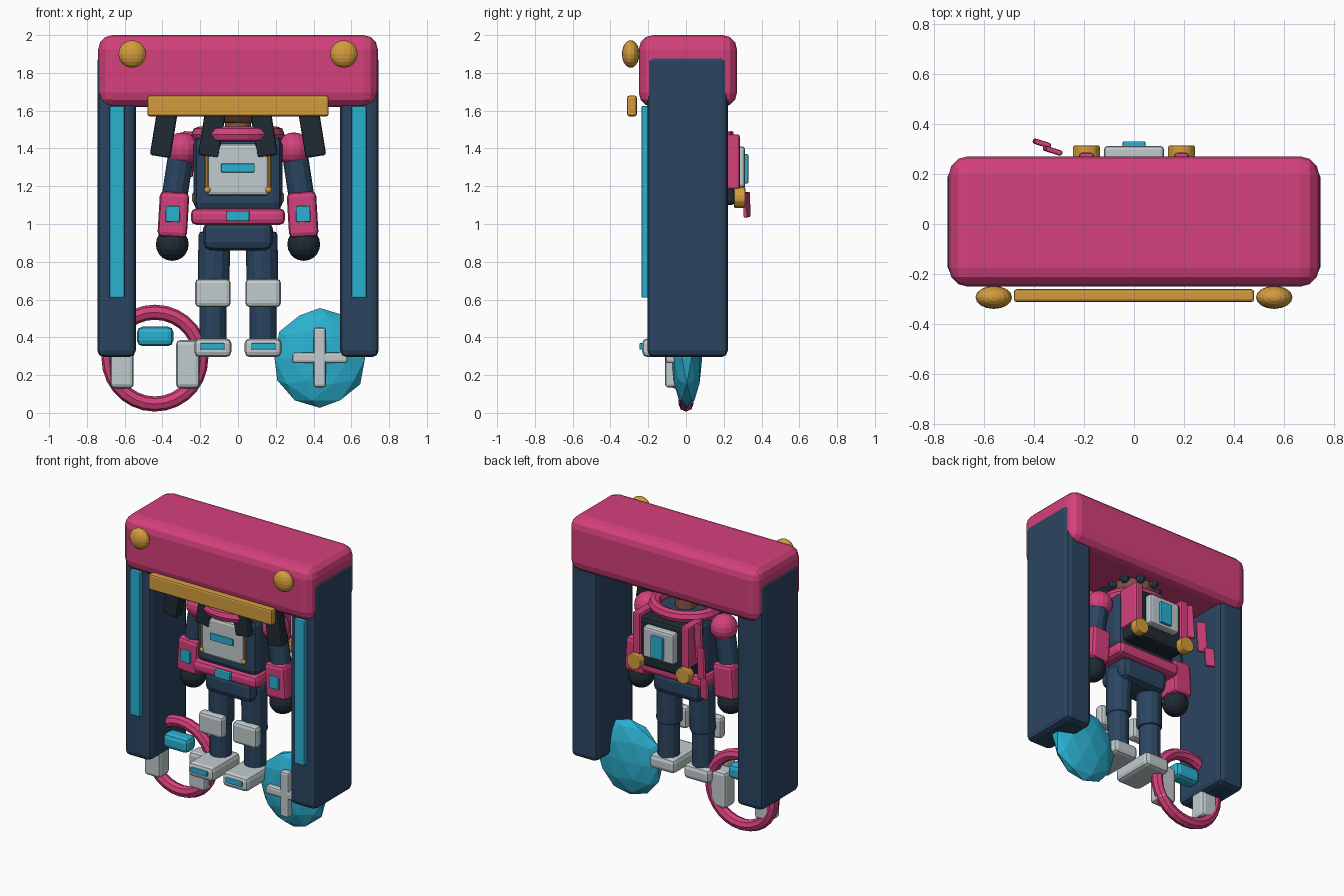
import bpy, math
from mathutils import Vector

if "Cube" in bpy.data.objects:
    bpy.data.objects.remove(bpy.data.objects["Cube"])


def material(name, rgb):
    m = bpy.data.materials.new(name)
    m.diffuse_color = (*rgb, 1)
    m.use_nodes = True
    m.node_tree.nodes["Principled BSDF"].inputs["Base Color"].default_value = m.diffuse_color
    return m


PINK = material("pink", (0.66, 0.052, 0.20))
NAVY = material("navy", (0.024, 0.06, 0.12))
CYAN = material("cyan", (0.024, 0.44, 0.64))
GOLD = material("gold", (0.65, 0.33, 0.045))
WHITE = material("pale_grey", (0.54, 0.60, 0.62))
DARK = material("charcoal", (0.014, 0.024, 0.034))
SKIN = material("brown", (0.26, 0.10, 0.065))


def finish(name, mat, scale=None, bevel=0, segs=2):
    """Name, scale, bevel and colour the primitive just added."""
    ob = bpy.context.object
    ob.name = name
    if scale:
        ob.scale = scale
        bpy.ops.object.transform_apply(location=False, rotation=False, scale=True)
    if bevel:
        mod = ob.modifiers.new("bevel", "BEVEL")
        mod.width, mod.segments, mod.limit_method = bevel, segs, "ANGLE"
    ob.data.materials.append(mat)
    return ob


def box(name, mat, x, y, z, bevel=0.015, tilt=0, segs=2):
    """Rounded box from (min, max) ranges, tilted about y."""
    lo, hi = Vector((x[0], y[0], z[0])), Vector((x[1], y[1], z[1]))
    bpy.ops.mesh.primitive_cube_add(size=1, location=(lo + hi) / 2, rotation=(0, tilt, 0))
    return finish(name, mat, hi - lo, bevel, segs)


def ball(name, mat, loc, radii, segments=16, rings=10):
    bpy.ops.mesh.primitive_uv_sphere_add(segments=segments, ring_count=rings, radius=1, location=loc)
    return finish(name, mat, radii)


def rod(name, mat, a, b, r, sides=12, bevel=0):
    a, b = Vector(a), Vector(b)
    d = b - a
    bpy.ops.mesh.primitive_cylinder_add(vertices=sides, radius=r, depth=d.length, location=(a + b) / 2,
                                        rotation=d.to_track_quat("Z", "Y").to_euler())
    return finish(name, mat, None, bevel)


def ring(name, mat, loc, R, r, scale=(1, 1, 1), rot=(0, 0, 0), minor=8):
    bpy.ops.mesh.primitive_torus_add(major_segments=28, minor_segments=minor, major_radius=R,
                                     minor_radius=r, location=loc, rotation=rot)
    return finish(name, mat, scale)


def span(c, half):
    return (c - half, c + half)


# Frame: header beam and sign bar
box("header_beam", PINK, (-0.74, 0.74), (-0.25, 0.27), (1.62, 2.0), 0.075, segs=3)
box("sign_bar", GOLD, (-0.48, 0.48), (-0.312, -0.26), (1.57, 1.68), 0.012)

for s, side in ((-1, "left"), (1, "right")):
    # Frame: columns, light strips, knobs
    box(f"{side}_column", NAVY, span(s * 0.643, 0.102), (-0.205, 0.222), (0.295, 1.90), 0.035)
    box(f"{side}_light_strip", CYAN, span(s * 0.64, 0.039), (-0.235, -0.2), (0.61, 1.625), 0.006)
    ball(f"{side}_knob", GOLD, (s * 0.56, -0.293, 1.90), (0.073, 0.046, 0.073))
    # Hanging flaps
    for i, cx in enumerate((0.13, 0.385)):
        box(f"{side}_flap_{i}", DARK, span(s * cx, 0.055), (-0.18, -0.10), (1.355, 1.70), 0.012, -s * 0.16)

    # Arm
    ball(f"{side}_shoulder", PINK, (s * 0.295, 0, 1.395), (0.09, 0.09, 0.09))
    rod(f"{side}_upper_arm", NAVY, (s * 0.30, 0, 1.38), (s * 0.338, 0, 1.13), 0.068, 12, 0.02)
    box(f"{side}_gauntlet", PINK, span(s * 0.342, 0.078), span(0, 0.085), (0.93, 1.17), 0.025, -s * 0.06)
    box(f"{side}_wrist_plate", CYAN, span(s * 0.345, 0.038), (-0.1, -0.07), (1.01, 1.095), 0.006, -s * 0.03)
    ball(f"{side}_hand", DARK, (s * 0.348, 0, 0.892), (0.087, 0.087, 0.087))

    # Leg
    rod(f"{side}_thigh", NAVY, (s * 0.13, 0, 0.62), (s * 0.125, 0, 0.96), 0.084, 12, 0.02)
    rod(f"{side}_shin", NAVY, (s * 0.133, 0, 0.34), (s * 0.133, 0, 0.64), 0.072, 12, 0.015)
    box(f"{side}_knee_pad", WHITE, span(s * 0.133, 0.094), (-0.125, -0.055), (0.56, 0.71), 0.022)
    box(f"{side}_boot", WHITE, span(s * 0.133, 0.098), (-0.232, 0.085), (0.295, 0.395), 0.028)
    box(f"{side}_toe_strip", CYAN, span(s * 0.135, 0.064), (-0.247, -0.21), (0.335, 0.37), 0.006)

    # Chest trim and backpack fittings
    rod(f"{side}_chest_tube", GOLD, (s * 0.165, -0.165, 1.18), (s * 0.165, -0.165, 1.41), 0.01, 8)
    ball(f"{side}_tube_end", GOLD, (s * 0.162, -0.168, 1.18), (0.018, 0.018, 0.018), 10, 6)
    box(f"{side}_pack_strap", PINK, span(s * 0.19, 0.03), (0.12, 0.285), (1.185, 1.475), 0.012)
    rod(f"{side}_thruster", GOLD, (s * 0.19, 0.255, 1.14), (s * 0.19, 0.314, 1.14), 0.057, 10, 0.008)

# Torso, belt and pelvis
box("torso", NAVY, (-0.235, 0.235), (-0.14, 0.14), (1.06, 1.47), 0.05)
box("chest_plate", WHITE, (-0.165, 0.165), (-0.175, -0.11), (1.15, 1.425), 0.02)
box("chest_light", CYAN, (-0.09, 0.088), (-0.187, -0.165), (1.273, 1.32), 0.005)
box("belt", PINK, (-0.25, 0.25), (-0.16, 0.16), (0.995, 1.083), 0.03)
box("belt_buckle", CYAN, (-0.062, 0.06), (-0.178, -0.14), (1.015, 1.07), 0.007)
box("pelvis", NAVY, (-0.185, 0.185), (-0.125, 0.125), (0.86, 1.02), 0.045)

# Collar, neck, head and hair clumps
ring("collar", PINK, (0, 0, 1.475), 0.205, 0.042, (1, 0.9, 1))
rod("neck", SKIN, (0, 0, 1.44), (0, 0, 1.58), 0.07)
ball("head", SKIN, (0, 0, 1.68), (0.16, 0.15, 0.165))
for i in range(6):
    a = math.radians(-15 + 42 * i)
    ball(f"hair_clump_{i}", NAVY, (0.15 * math.cos(a), 0.14 * math.sin(a), 1.64), (0.04, 0.04, 0.05), 8, 6)

# Backpack
box("backpack", DARK, (-0.205, 0.205), (0.1, 0.265), (1.10, 1.45), 0.025)
box("pack_panel", WHITE, (-0.12, 0.12), (0.25, 0.312), (1.195, 1.41), 0.015)
box("pack_light", CYAN, (-0.046, 0.046), (0.30, 0.33), (1.215, 1.37), 0.005)

# Scarf tail trailing from the collar
for i, (x, y, z, h) in enumerate(((-0.265, 0.235, 1.37, 0.12), (-0.325, 0.293, 1.25, 0.11), (-0.368, 0.322, 1.102, 0.067))):
    tail = box(f"scarf_tail_{i}", PINK, span(x, 0.034), span(y, 0.011), span(z, h), 0.008)
    tail.rotation_euler = (0, 0.06, -0.3)

# Hoop with grips
ring("hoop", PINK, (-0.44, 0, 0.29), 0.243, 0.04, rot=(math.pi / 2, 0, 0))
box("hoop_outer_grip", WHITE, (-0.675, -0.552), (-0.085, 0.035), (0.13, 0.385), 0.022)
box("hoop_inner_grip", WHITE, (-0.328, -0.203), (-0.085, 0.035), (0.13, 0.385), 0.022)
box("hoop_light", CYAN, (-0.535, -0.342), (-0.08, 0.03), (0.353, 0.457), 0.03)

# Faceted shield with cross
bpy.ops.mesh.primitive_ico_sphere_add(subdivisions=2, radius=1, location=(0.433, 0.004, 0.291))
finish("shield", CYAN, (0.252, 0.082, 0.264))
box("cross_upright", WHITE, (0.40, 0.466), (-0.11, -0.055), (0.135, 0.452), 0.014)
box("cross_bar", WHITE, (0.287, 0.58), (-0.108, -0.055), (0.263, 0.32), 0.014)
